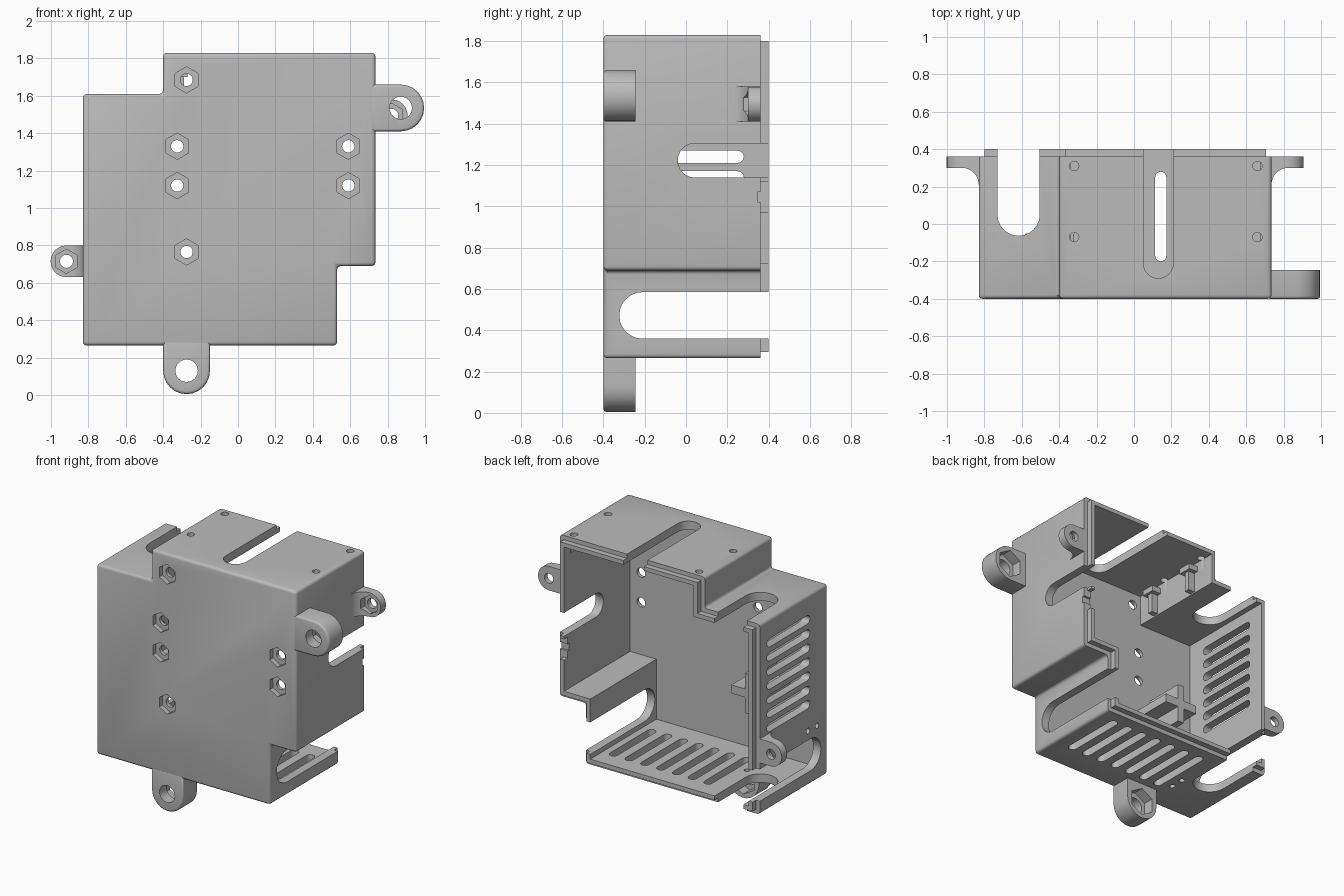
import bpy, bmesh, math
from mathutils import Vector

if "Cube" in bpy.data.objects:
    bpy.data.objects.remove(bpy.data.objects["Cube"], do_unlink=True)

grey = bpy.data.materials.new("light grey plastic")
grey.use_nodes = True
grey.diffuse_color = (0.5, 0.5, 0.5, 1)
grey.node_tree.nodes["Principled BSDF"].inputs["Base Color"].default_value = (0.5, 0.5, 0.5, 1)


def to_3d(p, axis, depth):
    u, v = p
    return {"x": (depth, u, v), "y": (u, depth, v), "z": (u, v, depth)}[axis]


def prism(name, pts, axis, lo, hi, bevel=0.0):
    """Extrude a 2D outline along an axis, optionally rounding front and side edges."""
    bm = bmesh.new()
    a = [bm.verts.new(to_3d(p, axis, lo)) for p in pts]
    b = [bm.verts.new(to_3d(p, axis, hi)) for p in pts]
    bm.faces.new(a)
    bm.faces.new(b[::-1])
    n = len(pts)
    for i in range(n):
        j = (i + 1) % n
        bm.faces.new((a[j], a[i], b[i], b[j]))
    bmesh.ops.recalc_face_normals(bm, faces=bm.faces)
    if bevel:
        back = set(b)
        edges = [e for e in bm.edges if not (e.verts[0] in back and e.verts[1] in back)]
        if n > 12:
            edges = [e for e in edges if not back & set(e.verts)]
        bmesh.ops.bevel(bm, geom=edges, offset=bevel, segments=3, profile=0.5, affect="EDGES")
    mesh = bpy.data.meshes.new(name)
    bm.to_mesh(mesh)
    bm.free()
    mesh.materials.append(grey)
    ob = bpy.data.objects.new(name, mesh)
    bpy.context.scene.collection.objects.link(ob)
    return ob


def ngon(c, r, n=24, turn=0.0):
    steps = [turn + 2 * math.pi * i / n for i in range(n)]
    return [(c[0] + r * math.cos(t), c[1] + r * math.sin(t)) for t in steps]


def hexagon(c, r):
    return ngon(c, r, 6, math.pi / 6)


def capsule(p, q, r, n=12):
    """Stadium outline between two centres."""
    p, q = Vector(p), Vector(q)
    t = math.atan2(q.y - p.y, q.x - p.x)
    pts = []
    for c, start in ((q, t - math.pi / 2), (p, t + math.pi / 2)):
        for i in range(n + 1):
            s = start + math.pi * i / n
            pts.append((c.x + r * math.cos(s), c.y + r * math.sin(s)))
    return pts


def rect(u0, u1, v0, v1):
    return [(u0, v0), (u1, v0), (u1, v1), (u0, v1)]


def combine(ob, cutters, operation="DIFFERENCE"):
    for c in cutters:
        c.hide_render = True
        m = ob.modifiers.new("boolean", "BOOLEAN")
        m.operation, m.solver, m.object = operation, "EXACT", c
    graph = bpy.context.evaluated_depsgraph_get()
    mesh = bpy.data.meshes.new_from_object(ob.evaluated_get(graph))
    ob.modifiers.clear()
    ob.data = mesh
    for c in cutters:
        bpy.data.objects.remove(c, do_unlink=True)


def smooth(ob):
    bpy.ops.object.select_all(action="DESELECT")
    ob.select_set(True)
    bpy.context.view_layer.objects.active = ob
    bpy.ops.object.shade_smooth_by_angle(angle=math.radians(32))


def outline(d):
    """Stepped case outline, moved inward by d."""
    l, r, b, t = -0.83 + d, 0.735 - d, 0.265 + d, 1.83 - d
    return [(l, b), (0.53 - d, b), (0.53 - d, 0.69 + d), (r, 0.69 + d),
            (r, t), (-0.40 + d, t), (-0.40 + d, 1.61 - d), (l, 1.61 - d)]


# Case shell with a thin lip around the open back
case = prism("case", outline(0), "y", -0.40, 0.36, bevel=0.02)
combine(case, [prism("lip", outline(0.03), "y", 0.2, 0.40)], "UNION")
cuts = [prism("cavity", outline(0.06), "y", -0.34, 0.6)]

# Open cable slots in the side, top and bottom walls
cuts += [
    prism("cut", capsule((-0.21, 0.472), (0.8, 0.472), 0.113), "x", -1, 0.7),
    prism("cut", capsule((0.043, 1.222), (0.8, 1.222), 0.083), "x", 0.6, 0.9),
    prism("cut", capsule((0.13, -0.21), (0.13, 0.8), 0.08), "z", 1.7, 2),
    prism("cut", capsule((-0.617, 0.05), (-0.617, 0.8), 0.113), "z", 0.1, 1.72),
    prism("cut", rect(0.36, 0.5, 0.97, 1.12), "x", 0.6, 0.9),
    prism("cut", rect(0.345, 0.5, 1.02, 1.07), "x", 0.6, 0.9),
]

# Ventilation slots
for i in range(7):
    z = 0.84 + 0.1 * i
    cuts.append(prism("vent", capsule((-0.17, z), (0.25, z), 0.03, 6), "x", -1, -0.7))
    x = 0.39 - 0.1235 * i
    cuts.append(prism("vent", capsule((x, -0.17), (x, 0.25), 0.03, 6), "z", 0.1, 0.4))

# Small holes in the roof, side and floor
for x in (-0.32, 0.66):
    for y in (-0.07, 0.31):
        cuts.append(prism("hole", ngon((x, y), 0.025, 16), "z", 1.7, 2))
for y in (-0.18, -0.28):
    cuts.append(prism("hole", ngon((y, 0.65), 0.02, 12), "x", -1, -0.7))
for y in (-0.14, -0.04):
    cuts.append(prism("hole", ngon((-0.45, y), 0.02, 12), "z", 0.1, 0.4))

# Screw holes with hexagonal pockets in the front wall
for c in ((-0.275, 1.685), (-0.275, 0.765), (-0.325, 1.33), (-0.325, 1.12),
          (0.59, 1.33), (0.59, 1.12)):
    cuts.append(prism("hole", ngon(c, 0.033), "y", -0.5, -0.2))
    cuts.append(prism("pocket", hexagon(c, 0.07), "y", -0.5, -0.365))
combine(case, cuts)
smooth(case)

# Thick mounting tabs at the front
for name, c, root in (("side_mounting_tab", (0.87, 1.535), (0.71, 1.535)),
                      ("lower_mounting_tab", (-0.275, 0.13), (-0.275, 0.29))):
    cap = capsule(root, c, 0.125)[:13]
    d = Vector(c) - Vector(root)
    side = Vector((-d.y, d.x)).normalized() * 0.125
    cap += [tuple(Vector(root) + side), tuple(Vector(root) - side)]
    tab = prism(name, cap, "y", -0.40, -0.245, bevel=0.015)
    combine(tab, [prism("hole", ngon(c, 0.06), "y", -0.5, 0),
                  prism("pocket", hexagon(c, 0.1), "y", -0.32, 0)])
    smooth(tab)

# Thin ears at the back, flared into the wall
for name, s, wall, z in (("left_rear_ear", 1, 0.735, 1.495), ("right_rear_ear", -1, 0.83, 0.715)):
    cx = wall + 0.087
    flare = [(s * (wall - 0.03), 0.36), (s * (wall + 0.18), 0.36), (s * (wall + 0.18), 0.30)]
    for i in range(9):
        t = math.pi / 2 * i / 8
        flare.append((s * (wall + 0.09 - 0.09 * math.sin(t)), 0.21 + 0.09 * math.cos(t)))
    flare.append((s * (wall - 0.03), 0.21))
    ear = prism(name, flare, "z", z - 0.085, z + 0.085)
    combine(ear, [prism("round", capsule((s * (wall - 0.1), z), (s * cx, z), 0.085), "y", 0, 0.5)],
            "INTERSECT")
    combine(ear, [prism("hole", ngon((s * cx, z), 0.035), "y", 0, 0.5),
                  prism("pocket", hexagon((s * cx, z), 0.065), "y", 0, 0.325)])
    smooth(ear)

# Cross-shaped support inside
prism("support_upright", rect(-0.475, -0.425, 0.72, 1.0), "y", -0.35, -0.05)
prism("support_crossbar", rect(-0.58, -0.32, 0.83, 0.89), "y", -0.35, -0.05)

# Clips on the inner step wall
for y in (-0.18, 0.2):
    prism("clip_post", rect(y - 0.02, y + 0.02, 1.56, 1.74), "x", -0.35, -0.29)
    prism("clip_head", rect(y - 0.05, y + 0.05, 1.70, 1.74), "x", -0.35, -0.27)
